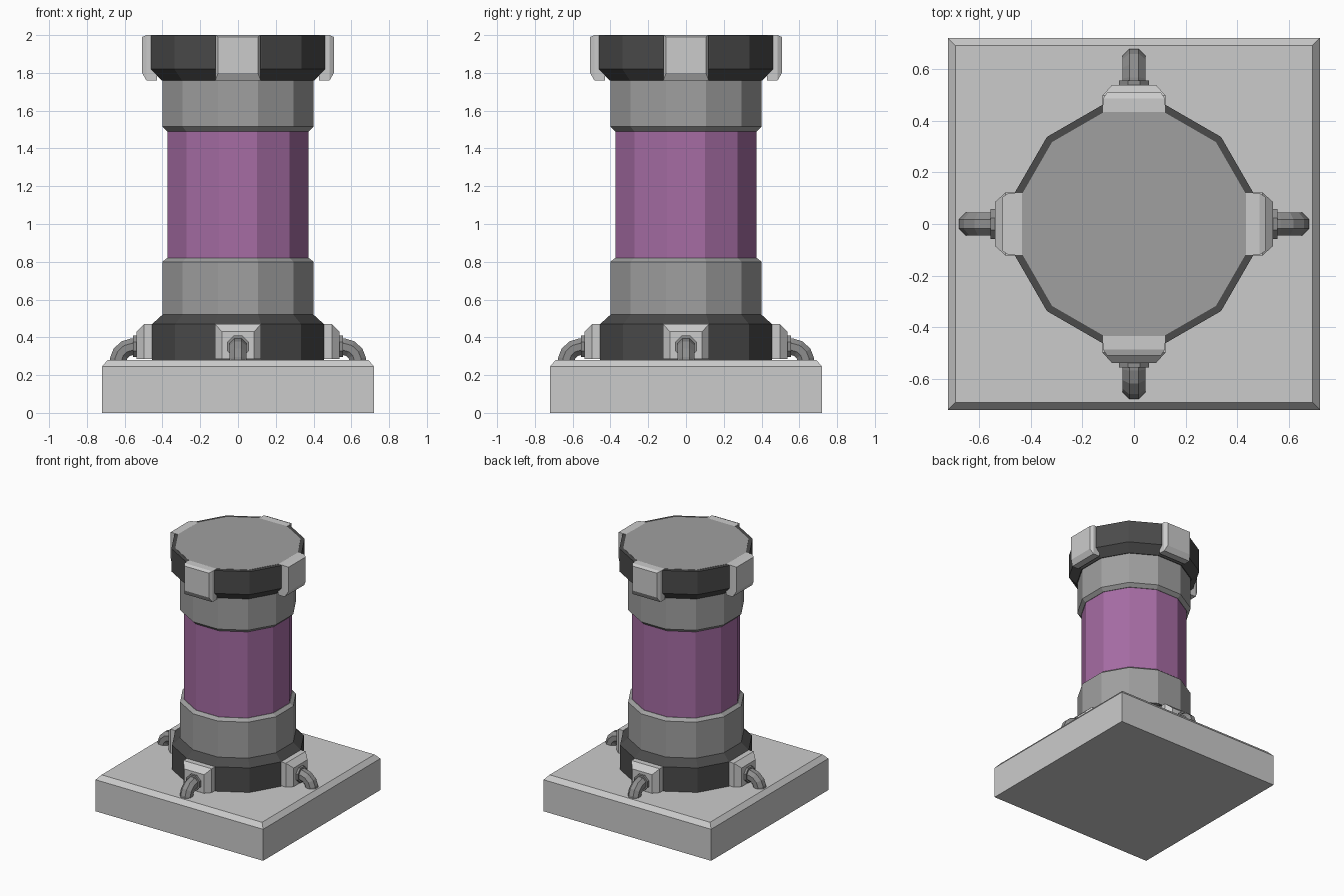
import bpy, bmesh, math
from mathutils import Matrix, Vector

if "Cube" in bpy.data.objects:
    bpy.data.objects.remove(bpy.data.objects["Cube"])


def mat(name, r, g, b):
    m = bpy.data.materials.new(name)
    m.diffuse_color = (r, g, b, 1)
    m.use_nodes = True
    m.node_tree.nodes["Principled BSDF"].inputs["Base Color"].default_value = m.diffuse_color
    return m


LIGHT = mat("light_grey", 0.60, 0.60, 0.60)
MID = mat("mid_grey", 0.35, 0.35, 0.35)
DARK = mat("dark_grey", 0.07, 0.07, 0.07)
PIPE = mat("pipe_grey", 0.27, 0.27, 0.27)
PURPLE = mat("purple", 0.38, 0.15, 0.37)


def loft(name, rings, material, turn=0.0):
    """Closed skin through rings of equal point count, turned about z."""
    bm = bmesh.new()
    vr = [[bm.verts.new(p) for p in ring] for ring in rings]
    n = len(vr[0])
    for a, b in zip(vr, vr[1:]):
        for i in range(n):
            j = (i + 1) % n
            bm.faces.new((a[i], a[j], b[j], b[i]))
    bm.faces.new(vr[0][::-1])
    bm.faces.new(vr[-1])
    bm.transform(Matrix.Rotation(turn, 4, 'Z'))
    bmesh.ops.recalc_face_normals(bm, faces=bm.faces[:])
    me = bpy.data.meshes.new(name)
    bm.to_mesh(me)
    bm.free()
    me.materials.append(material)
    ob = bpy.data.objects.new(name, me)
    bpy.context.collection.objects.link(ob)
    return ob


def column(name, profile, material):
    """Twelve-sided turned part from (flat-to-centre distance, z) pairs."""
    k = 1 / math.cos(math.radians(15))
    angles = [math.radians(15 + 30 * i) for i in range(12)]
    return loft(name, [[(r * k * math.cos(a), r * k * math.sin(a), z)
                        for a in angles] for r, z in profile], material)


def square(h, z):
    return [(-h, -h, z), (h, -h, z), (h, h, z), (-h, h, z)]


def clamp(name, sections, turn):
    """Block facing +x from (distance, half width, z low, z high) sections."""
    loft(name, [[(x, -w, lo), (x, w, lo), (x, w, hi), (x, -w, hi)]
                for x, w, lo, hi in sections], LIGHT, turn)


def tube(name, path, radius, material, turn):
    """Eight-sided tube along (x, z) points."""
    pts = [Vector((x, 0, z)) for x, z in path]
    rings = []
    for i, p in enumerate(pts):
        t = (pts[min(i + 1, len(pts) - 1)] - pts[max(i - 1, 0)]).normalized()
        side = Vector((0, 1, 0))
        up = t.cross(side)
        rings.append([p + radius * (math.cos(a) * side + math.sin(a) * up)
                      for a in (math.radians(22.5 + 45 * k) for k in range(8))])
    loft(name, rings, material, turn)


# Square plinth with chamfered top
loft("base_slab", [square(0.72, 0), square(0.72, 0.245), square(0.69, 0.28)], LIGHT)

# Stacked column
column("lower_flange", [(0.455, 0.28), (0.455, 0.47), (0.40, 0.52)], DARK)
column("lower_sleeve", [(0.40, 0.515), (0.40, 0.80), (0.375, 0.82)], MID)
column("purple_core", [(0.372, 0.80), (0.372, 1.51)], PURPLE)
column("upper_sleeve", [(0.375, 1.49), (0.40, 1.515), (0.40, 1.77)], MID)
column("upper_flange", [(0.405, 1.76), (0.46, 1.82), (0.46, 1.998)], DARK)
column("top_cap", [(0.433, 1.95), (0.433, 2.0)], MID)

# Four sets of clamps and pipes
for i, side in enumerate(("right", "back", "left", "front")):
    turn = i * math.pi / 2
    clamp("upper_clamp_" + side, [(0.43, 0.12, 1.76, 2.0), (0.485, 0.12, 1.76, 2.0),
                                  (0.508, 0.105, 1.80, 1.99)], turn)
    clamp("lower_clamp_" + side, [(0.40, 0.122, 0.285, 0.47), (0.497, 0.122, 0.285, 0.47),
                                  (0.538, 0.085, 0.285, 0.43)], turn)
    tube("pipe_collar_" + side, [(0.53, 0.352), (0.555, 0.352)], 0.062, PIPE, turn)
    tube("pipe_" + side, [(0.52, 0.352), (0.56, 0.350), (0.595, 0.340),
                          (0.622, 0.315), (0.633, 0.285), (0.635, 0.26)], 0.048, PIPE, turn)
